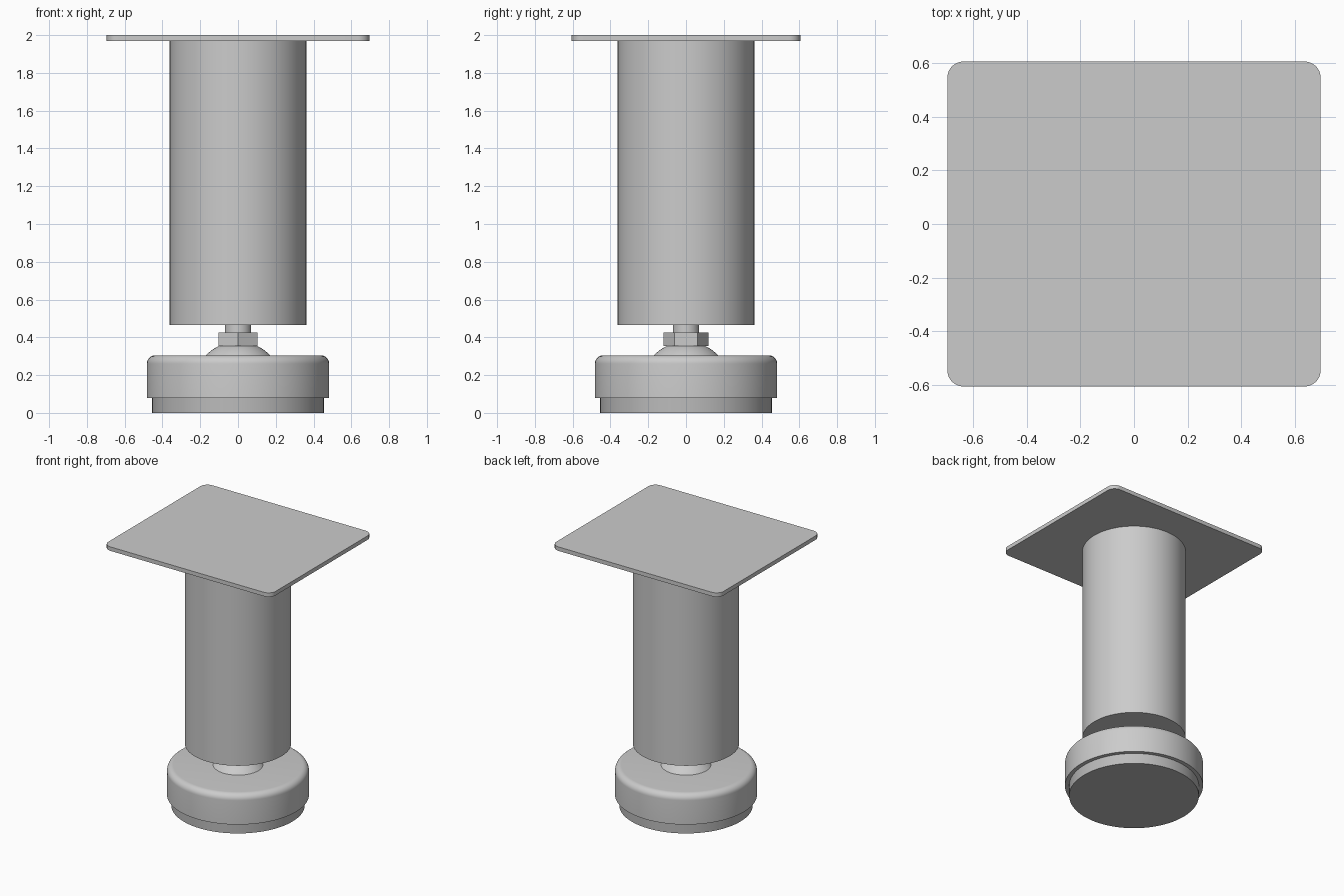
import bpy, bmesh
from math import sin, cos, pi, radians

if "Cube" in bpy.data.objects:
    bpy.data.objects.remove(bpy.data.objects["Cube"])


def finish(name, bm):
    bmesh.ops.recalc_face_normals(bm, faces=bm.faces)
    me = bpy.data.meshes.new(name)
    bm.to_mesh(me)
    bm.free()
    ob = bpy.data.objects.new(name, me)
    bpy.context.collection.objects.link(ob)
    bpy.ops.object.select_all(action='DESELECT')
    ob.select_set(True)
    bpy.context.view_layer.objects.active = ob
    bpy.ops.object.shade_smooth_by_angle(angle=radians(30))
    return ob


def lathe(name, profile, sides=96, turn=0.0):
    """Closed solid of revolution from (radius, z) points, bottom to top."""
    bm = bmesh.new()
    rings = [[bm.verts.new((r * cos(turn + 2 * pi * i / sides),
                            r * sin(turn + 2 * pi * i / sides), z))
              for i in range(sides)] for r, z in profile]
    for a, b in zip(rings, rings[1:]):
        for i in range(sides):
            j = (i + 1) % sides
            bm.faces.new((a[i], a[j], b[j], b[i]))
    bm.faces.new(rings[0])
    bm.faces.new(rings[-1])
    return finish(name, bm)


def mounting_plate(hx, hy, r, z0, z1, steps=10):
    bm = bmesh.new()
    pts = []
    for k, (sx, sy) in enumerate([(1, 1), (-1, 1), (-1, -1), (1, -1)]):
        for s in range(steps + 1):
            a = (k + s / steps) * pi / 2
            pts.append((sx * (hx - r) + r * cos(a), sy * (hy - r) + r * sin(a), z0))
    face = bm.faces.new([bm.verts.new(p) for p in pts])
    ext = bmesh.ops.extrude_face_region(bm, geom=[face], use_keep_orig=True)
    top = [g for g in ext['geom'] if isinstance(g, bmesh.types.BMVert)]
    bmesh.ops.translate(bm, verts=top, vec=(0, 0, z1 - z0))
    return finish("mounting_plate", bm)


# Top plate and leg tube
mounting_plate(0.695, 0.605, 0.06, 1.97, 2.0)
lathe("leg_tube", [(0.362, 0.465), (0.362, 1.97)])

# Adjuster: threaded rod and hex nut (corners along y)
lathe("adjuster_rod", [(0.07, 0.42), (0.07, 0.47)], 48)
lathe("hex_nut", [(0.12, 0.355), (0.12, 0.426)], 6, pi / 2)

# Shallow dome under the nut
c, R = 0.141, 0.236
dome = [((R * R - (z - c) ** 2) ** 0.5, z)
        for z in [0.30 + 0.056 * i / 8 for i in range(9)]]
lathe("foot_dome", dome, 64)

# Foot cup with rounded top edge
f = 0.045
rim = [(0.483 - f + f * cos(i * pi / 16), 0.305 - f + f * sin(i * pi / 16))
       for i in range(9)]
lathe("foot_cup", [(0.483, 0.08)] + rim)

# Darker floor pad
pad = lathe("floor_pad", [(0.454, 0.0), (0.454, 0.082)])
mat = bpy.data.materials.new("dark_grey")
mat.diffuse_color = (0.5, 0.5, 0.5, 1)
mat.use_nodes = True
mat.node_tree.nodes["Principled BSDF"].inputs["Base Color"].default_value = mat.diffuse_color
pad.data.materials.append(mat)
